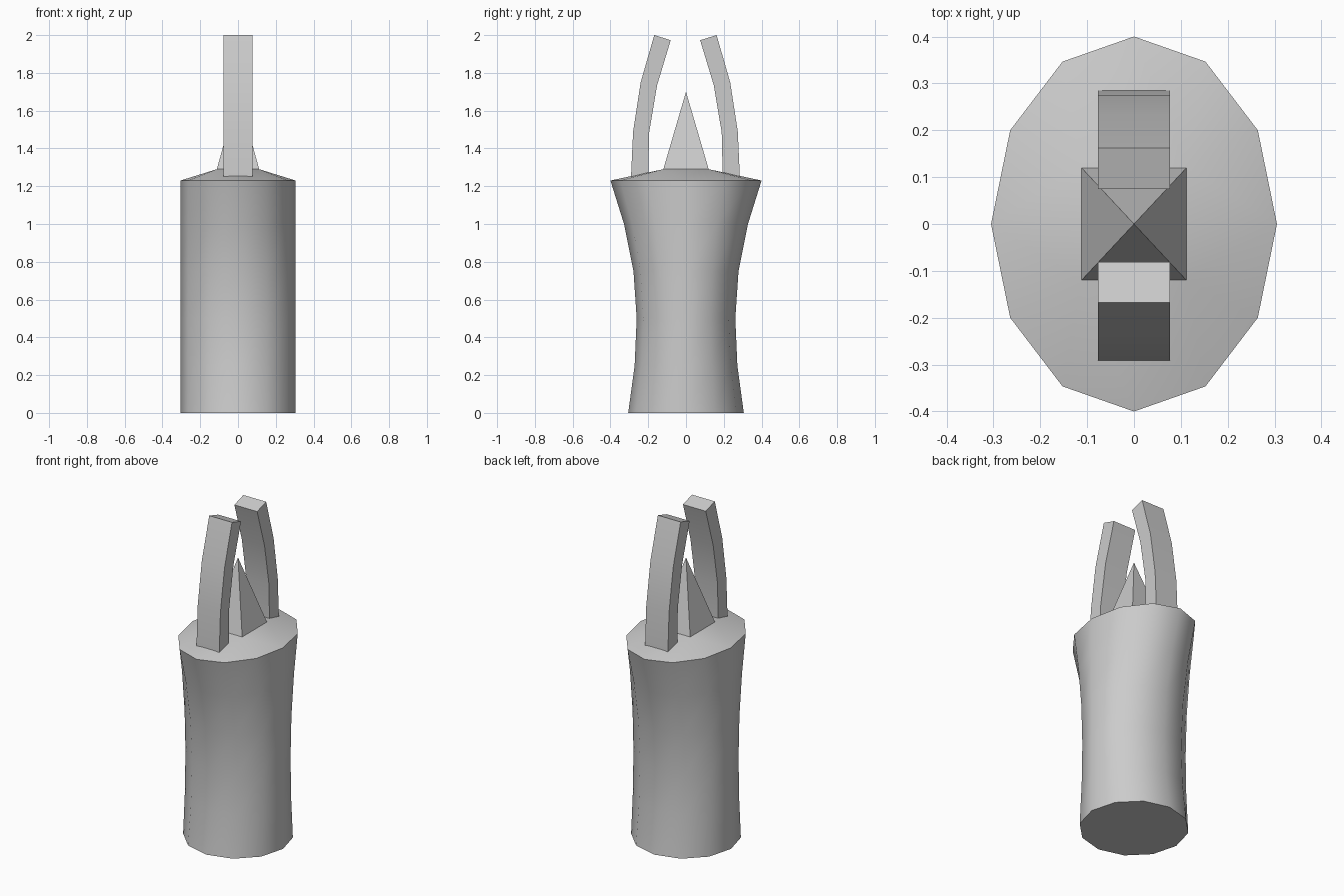
import bpy, bmesh
from math import sin, cos, pi, radians

if "Cube" in bpy.data.objects:
    bpy.data.objects.remove(bpy.data.objects["Cube"])


def finish(name, bm):
    bmesh.ops.recalc_face_normals(bm, faces=bm.faces[:])
    me = bpy.data.meshes.new(name)
    bm.to_mesh(me)
    bm.free()
    ob = bpy.data.objects.new(name, me)
    bpy.context.collection.objects.link(ob)
    bpy.ops.object.select_all(action='DESELECT')
    ob.select_set(True)
    bpy.context.view_layer.objects.active = ob
    bpy.ops.object.shade_smooth_by_angle(angle=radians(38))
    return ob


def bridge(bm, a, b):
    n = len(a)
    for i in range(n):
        bm.faces.new((a[i], a[(i + 1) % n], b[(i + 1) % n], b[i]))


# Body: 12-sided column, constant in x and waisted in y (z, y radius)
N, RX = 12, 0.305
profile = [(0, 0.306), (0.25, 0.272), (0.5, 0.261),
           (0.75, 0.278), (1.0, 0.328), (1.23, 0.40)]
bm = bmesh.new()
rings = [[bm.verts.new((RX * cos(2 * pi * i / N), ry * sin(2 * pi * i / N), z))
          for i in range(N)] for z, ry in profile]
for a, b in zip(rings, rings[1:]):
    bridge(bm, a, b)
bm.faces.new(rings[0][::-1])

# Sloped cap fanning in to a square, then the central spike
top = rings[-1]
square = [bm.verts.new((x, y, 1.29)) for x, y in
          ((0.112, 0.12), (-0.112, 0.12), (-0.112, -0.12), (0.112, -0.12))]
apex = bm.verts.new((0, 0, 1.7))
for q in range(4):
    for k in range(3):
        i = q * 3 + k
        bm.faces.new((top[i], top[(i + 1) % N], square[q]))
    nxt = square[(q + 1) % 4]
    bm.faces.new((top[(q * 3 + 3) % N], nxt, square[q]))
    bm.faces.new((square[q], nxt, apex))
finish("body_with_spike", bm)

# Curved prongs: (outer y, outer z, inner y, inner z) from base to tip
sections = [(0.288, 1.25, 0.197, 1.265), (0.277, 1.49, 0.192, 1.485),
            (0.237, 1.75, 0.150, 1.735), (0.165, 2.0, 0.078, 1.973)]
W = 0.077
for name, s in (("front_prong", -1), ("back_prong", 1)):
    bm = bmesh.new()
    loops = [[bm.verts.new(p) for p in
              ((-W, s * yo - 0.003, zo), (W, s * yo - 0.003, zo),
               (W, s * yi - 0.003, zi), (-W, s * yi - 0.003, zi))]
             for yo, zo, yi, zi in sections]
    for a, b in zip(loops, loops[1:]):
        bridge(bm, a, b)
    bm.faces.new(loops[0])
    bm.faces.new(loops[-1])
    finish(name, bm)
